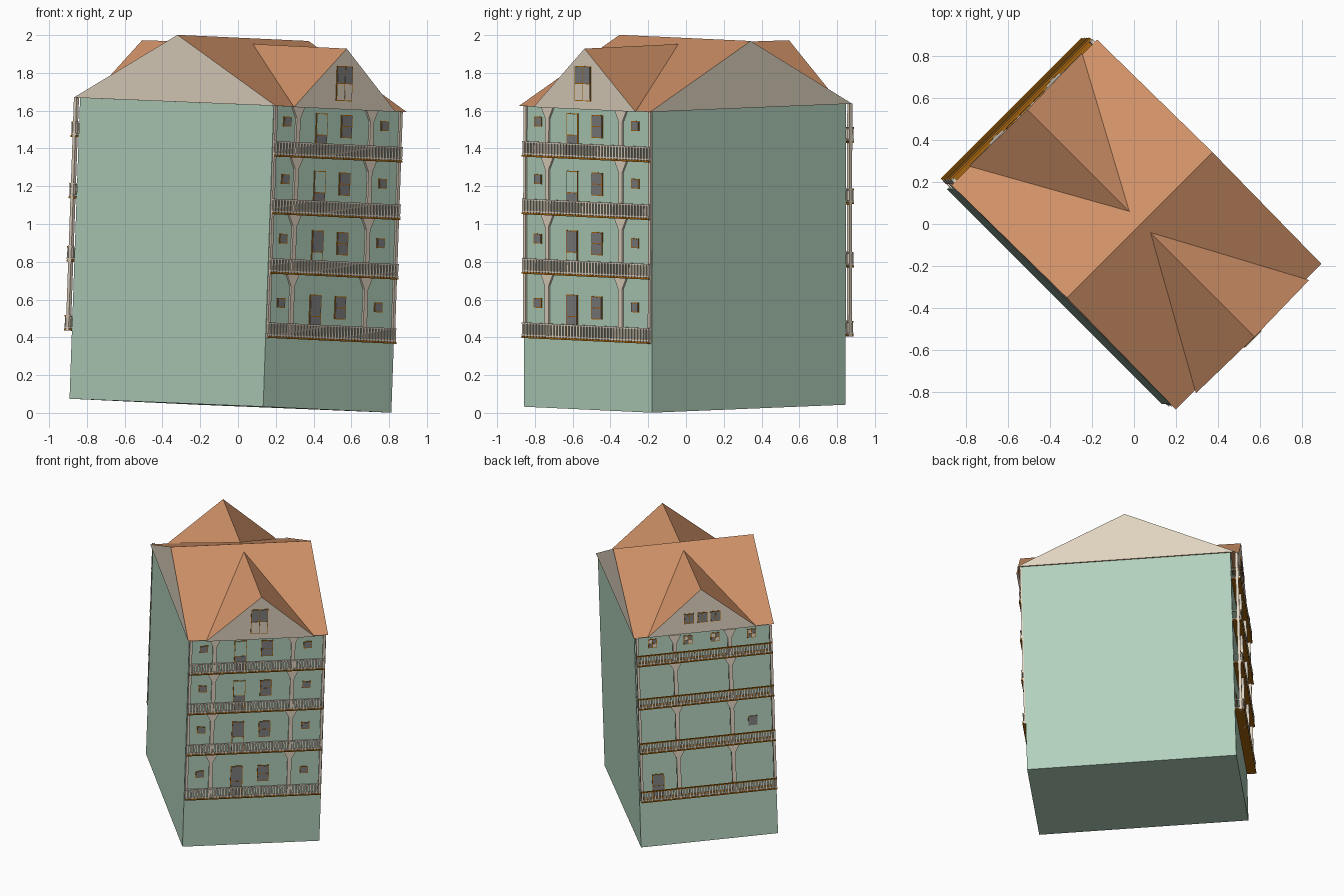
import bpy, bmesh
from mathutils import Matrix, Vector

if "Cube" in bpy.data.objects:
    bpy.data.objects.remove(bpy.data.objects["Cube"], do_unlink=True)


def srgb(r, g, b):
    return tuple((c / 255 / 12.92 if c < 11 else ((c / 255 + .055) / 1.055) ** 2.4)
                 for c in (r, g, b)) + (1,)


def material(name, *rgb):
    m = bpy.data.materials.new(name)
    m.use_nodes = True
    m.diffuse_color = srgb(*rgb)
    m.node_tree.nodes["Principled BSDF"].inputs["Base Color"].default_value = m.diffuse_color
    return m


MATS = [material("mint wall", 178, 208, 188), material("terracotta roof", 209, 146, 104),
        material("cream trim", 224, 211, 192), material("ochre wood", 166, 100, 12),
        material("grey glass", 128, 126, 128)]
MINT, ROOF, CREAM, OCHRE, GLASS = range(5)

# Leaning frame of the house: s along the ridge, t across it, h upwards
LEAN = Matrix(((.707, -.707, .035, -.04),
               (.707, .707, .002, -.007),
               (-.033, .029, 1, .038),
               (0, 0, 0, 1)))
HALF_S, HALF_T, EAVE, RIDGE = .48, .725, 1.593, 1.947
FRONT, BACK = -1, 1


def finish(name, bm):
    bmesh.ops.recalc_face_normals(bm, faces=bm.faces)
    me = bpy.data.meshes.new(name)
    bm.to_mesh(me)
    bm.free()
    me.transform(LEAN)
    for m in MATS:
        me.materials.append(m)
    ob = bpy.data.objects.new(name, me)
    bpy.context.collection.objects.link(ob)
    return ob


def box(bm, s, t, h, mat):
    """Box from three (low, high) ranges."""
    mid = Vector([(a + b) / 2 for a, b in (s, t, h)])
    size = [abs(b - a) for a, b in (s, t, h)]
    r = bmesh.ops.create_cube(bm, size=1, matrix=Matrix.Translation(mid) @ Matrix.Diagonal(size + [1]))
    for f in {f for v in r["verts"] for f in v.link_faces}:
        f.material_index = mat


def on_wall(bm, side, s, depth, h, mat):
    """Box standing off the front or back wall by a range of depths."""
    box(bm, s, [side * (HALF_T + d) for d in depth], h, mat)


def face(bm, pts, mat):
    f = bm.faces.new([bm.verts.new(p) for p in pts])
    f.material_index = mat


def prism(bm, side, outline, depth, mat):
    """Outline in (s, h) pushed out from a wall."""
    rings = [[bm.verts.new((s, side * (HALF_T + d), h)) for s, h in outline] for d in depth]
    faces = [bm.faces.new(r) for r in rings]
    n = len(outline)
    for i in range(n):
        j = (i + 1) % n
        faces.append(bm.faces.new((rings[0][i], rings[0][j], rings[1][j], rings[1][i])))
    for f in faces:
        f.material_index = mat


# Walls
bm = bmesh.new()
box(bm, (-HALF_S, HALF_S), (-HALF_T, HALF_T), (0, EAVE), MINT)
finish("walls", bm)

# Main roof with cream gable ends
bm = bmesh.new()
ends = [[bm.verts.new(p) for p in ((s, -.752, EAVE), (s, .76, EAVE), (s, 0, RIDGE))]
        for s in (-.493, .489)]
for e in ends:
    bm.faces.new(e).material_index = CREAM
for i in range(3):
    j = (i + 1) % 3
    bm.faces.new((ends[0][i], ends[0][j], ends[1][j], ends[1][i])).material_index = ROOF
finish("main_roof", bm)

# Cross gables
for name, side, inner in (("front", FRONT, -.062), ("back", BACK, .08)):
    bm = bmesh.new()
    t = side * .766
    left, right = (-.37, t, EAVE - .002), (.393, t, EAVE - .002)
    peak, back = (.01, t, 1.913), (.01, inner, 1.917)
    face(bm, (left, right, peak), CREAM)
    face(bm, (left, peak, back), ROOF)
    face(bm, (right, back, peak), ROOF)
    bmesh.ops.remove_doubles(bm, verts=bm.verts, dist=.0001)
    finish(name + "_cross_gable", bm)


def window(bm, side, s, h0, h1, width, panes, off=0.0, bar=.009):
    """Ochre frame plate with panes; panes is a list of rows, bottom to top."""
    on_wall(bm, side, (s - width / 2, s + width / 2), (off - .002, off + .004), (h0, h1), OCHRE)
    rows = len(panes)
    for r, row in enumerate(panes):
        low = h0 + bar / 2 + (h1 - h0 - bar / 2) * r / rows
        high = h0 + (h1 - h0 - bar / 2) * (r + 1) / rows
        for c, mat in enumerate(row):
            step = (width - bar / 2) / len(row)
            a = s - width / 2 + bar / 2 + c * step
            on_wall(bm, side, (a, a + step - bar / 2), (off, off + .006), (low, high), mat)


def balcony(name, side, level, depth, top_mat):
    bm = bmesh.new()
    rail = depth - .012
    on_wall(bm, side, (-.475, .475), (0, depth), (level, level + .009), OCHRE)
    for h, mat in ((level + .012, CREAM), (level + .074, top_mat)):
        on_wall(bm, side, (-.475, .475), (rail, rail + .01), (h, h + .008), mat)
    count = 42
    for i in range(count + 1):
        s = -.468 + .936 * i / count
        on_wall(bm, side, (s - .0065, s + .0065), (rail + .002, rail + .008),
                (level + .009, level + .076), CREAM)
    # End rails back to the wall
    for s in (-.472, .472):
        for h in (level + .012, level + .074):
            on_wall(bm, side, (s - .003, s + .003), (0, rail), (h, h + .008), CREAM)
    finish(name, bm)


def posts(name, side, places, levels, depth):
    """Posts flaring out below each balcony and below the eave."""
    bm = bmesh.new()
    for low, high in zip(levels, levels[1:] + [EAVE]):
        for s in places:
            w, f = .014, .045
            outline = [(s - w, low), (s + w, low), (s + w, high - .06), (s + f, high),
                       (s - f, high), (s - w, high - .06)]
            prism(bm, side, outline, depth, CREAM)
    for s in (-.467, .467):
        on_wall(bm, side, (s - .009, s + .009), depth, (levels[0], EAVE), CREAM)
    finish(name, bm)


# Balconies and posts
front_levels = [.365, .705, 1.02, 1.325]
back_levels = [.36, .725, 1.06, 1.385]
for i in range(4):
    balcony(f"front_balcony_{i + 1}", FRONT, front_levels[i], .024, CREAM)
    balcony(f"back_balcony_{i + 1}", BACK, back_levels[i], .065, OCHRE)
posts("front_posts", FRONT, (-.3, .25), front_levels, (-.002, .011))
posts("back_posts", BACK, (-.18, .205), back_levels, (.03, .05))

# Front doors and windows
bm = bmesh.new()
for i, level in enumerate(front_levels):
    upper = [MINT] if i > 1 else [GLASS]
    lower = [MINT] if i == 1 else [GLASS]
    window(bm, FRONT, -.118, level + .01, level + .24, .085, [lower, upper])
    window(bm, FRONT, .068, level + .115, level + .237, .082, [[GLASS], [GLASS]])
    for s in (-.375, .353):
        window(bm, FRONT, s, level + .162, level + .214, .058, [[GLASS]])
finish("front_windows", bm)

# Back door and windows
bm = bmesh.new()
window(bm, BACK, .345, back_levels[0] + .01, back_levels[0] + .18, .085, [[GLASS], [GLASS]])
window(bm, BACK, -.33, back_levels[1] + .11, back_levels[1] + .18, .065, [[GLASS]], bar=.002)
for s in (-.34, -.085, .105, .355):
    window(bm, BACK, s, 1.495, 1.56, .062, [[CREAM, GLASS], [GLASS, CREAM]])
finish("back_windows", bm)

# Gable windows
bm = bmesh.new()
window(bm, FRONT, 0, 1.635, 1.82, .118, [[CREAM, CREAM], [GLASS, GLASS]], off=.041)
for s in (-.085, .005, .1):
    window(bm, BACK, s, 1.665, 1.74, .07, [[GLASS, GLASS]], off=.041)
finish("gable_windows", bm)
